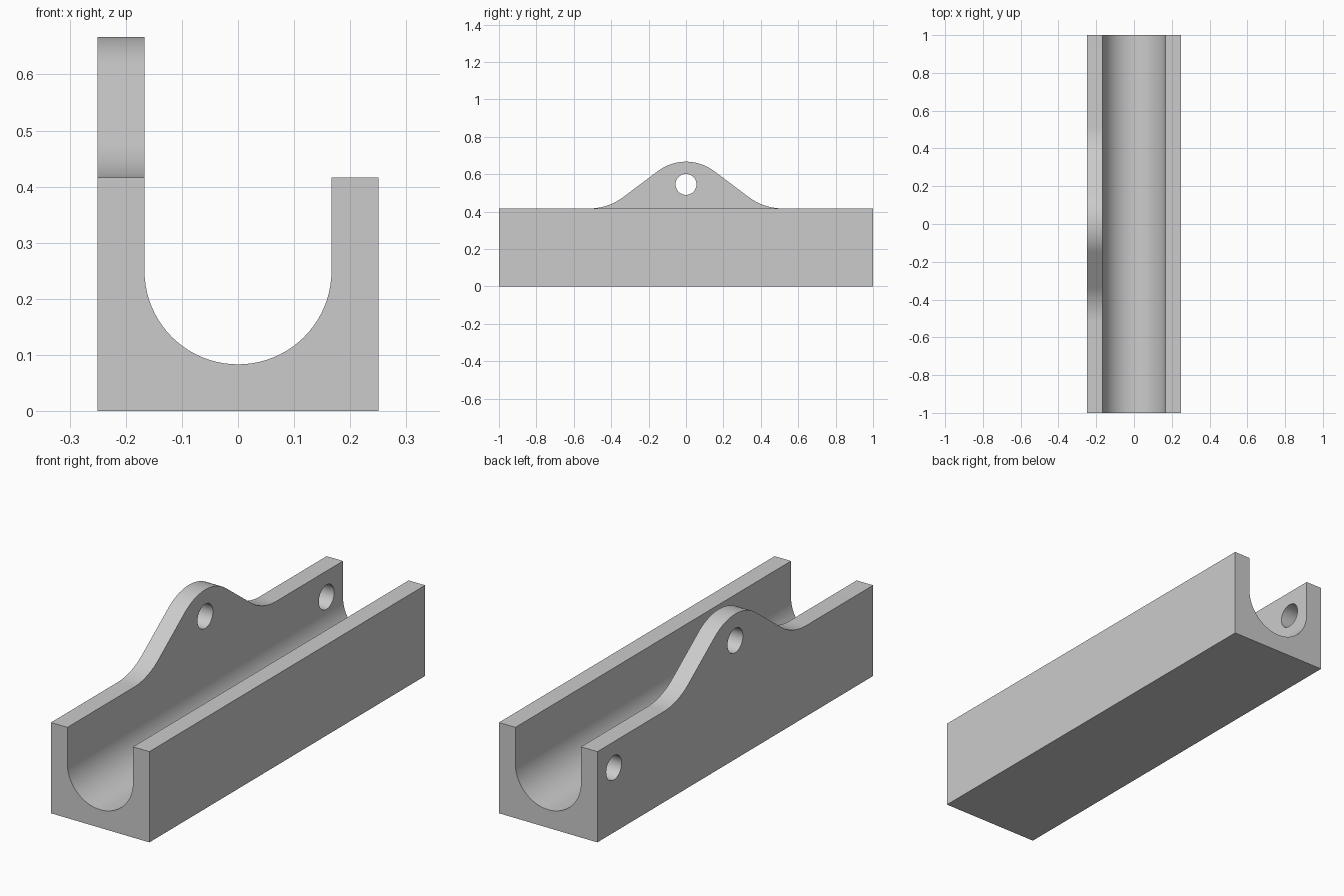
import bpy
import bmesh
from math import sin, cos, tan, pi, radians, asin
from mathutils import Vector, Matrix

if "Cube" in bpy.data.objects:
    bpy.data.objects.remove(bpy.data.objects["Cube"], do_unlink=True)

# Main dimensions
HALF_WIDTH, WALL, HEIGHT = 0.25, 1 / 12, 5 / 12
INNER = HALF_WIDTH - WALL
AXIS_Z = WALL + INNER
PEAK = 2 / 3
HOLE_RADIUS = 0.056

grey = bpy.data.materials.new("grey")
grey.use_nodes = True
colour = (0.6, 0.6, 0.6, 1)
grey.diffuse_color = colour
grey.node_tree.nodes["Principled BSDF"].inputs["Base Color"].default_value = colour


def prism(name, points, direction):
    """Extrude a closed planar outline along a vector."""
    bm = bmesh.new()
    face = bm.faces.new([bm.verts.new(p) for p in points])
    made = bmesh.ops.extrude_face_region(bm, geom=[face])
    moved = [v for v in made["geom"] if isinstance(v, bmesh.types.BMVert)]
    bmesh.ops.translate(bm, verts=moved, vec=Vector(direction))
    bmesh.ops.recalc_face_normals(bm, faces=bm.faces)
    mesh = bpy.data.meshes.new(name)
    bm.to_mesh(mesh)
    bm.free()
    mesh.materials.append(grey)
    obj = bpy.data.objects.new(name, mesh)
    bpy.context.collection.objects.link(obj)
    return obj


def cut(target, cutter):
    """Subtract a cutter, then discard it."""
    bpy.context.view_layer.objects.active = target
    mod = target.modifiers.new("cut", "BOOLEAN")
    mod.operation = "DIFFERENCE"
    mod.solver = "EXACT"
    mod.object = cutter
    bpy.ops.object.modifier_apply(modifier=mod.name)
    bpy.data.objects.remove(cutter, do_unlink=True)


# Channel: U section with one overlong wall, to be trimmed to the tab outline
TALL = PEAK + 0.05
STEPS = 40
section = [(-HALF_WIDTH, 0), (HALF_WIDTH, 0), (HALF_WIDTH, HEIGHT), (INNER, HEIGHT)]
section += [(INNER * cos(a), AXIS_Z - INNER * sin(a))
            for a in (pi * i / STEPS for i in range(STEPS + 1))]
section += [(-INNER, TALL), (-HALF_WIDTH, TALL)]
channel = prism("channel_with_tab", [(x, -1, z) for x, z in section], (0, 2, 0))

# Tab outline: rounded crest, straight slope, concave foot
slope = asin(0.6)
crest_r, foot_r = 0.25, 0.3
drop = (crest_r + foot_r) * (1 - cos(slope))
run = (PEAK - HEIGHT - drop) / tan(slope)
foot_y = (crest_r + foot_r) * sin(slope) + run
angles = [slope * i / 12 for i in range(13)]
half = [(crest_r * sin(a), PEAK - crest_r * (1 - cos(a))) for a in angles]
half += [(foot_y - foot_r * sin(a), HEIGHT + foot_r * (1 - cos(a)))
         for a in reversed(angles)]
half += [(1.1, HEIGHT), (1.1, TALL + 0.1)]
outline = [(-y, z) for y, z in reversed(half[1:])] + half
cut(channel, prism("tab_trim", [(-0.3, y, z) for y, z in outline], (0.2, 0, 0)))

# Round holes through the tab and near the back end of the same wall
for y, z in ((0, 0.545), (0.88, 0.297)):
    ring = [(-0.3, y + HOLE_RADIUS * cos(a), z + HOLE_RADIUS * sin(a))
            for a in (2 * pi * i / 32 for i in range(32))]
    cut(channel, prism("hole_cutter", ring, (0.2, 0, 0)))

# Smooth curves, sharp edges
bpy.ops.object.select_all(action="DESELECT")
channel.select_set(True)
bpy.context.view_layer.objects.active = channel
bpy.ops.object.shade_smooth_by_angle(angle=radians(25))
